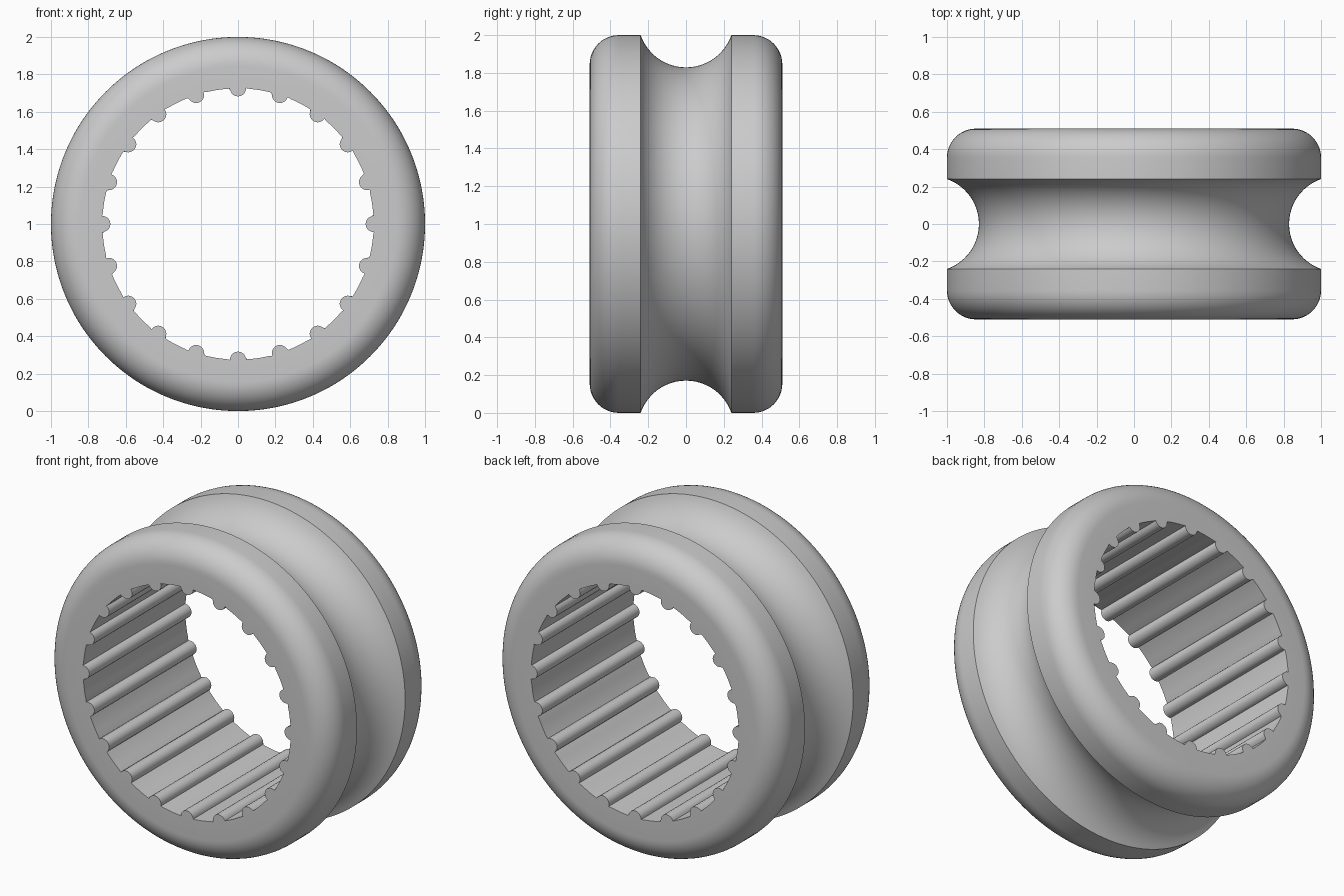
import bpy, bmesh, math
from math import sin, cos, pi, radians

cube = bpy.data.objects.get("Cube")
if cube:
    bpy.data.objects.remove(cube)

RIBS, RIB_SEGS, BORE_SEGS = 20, 10, 6
STEPS = RIBS * (RIB_SEGS + BORE_SEGS)
BORE, RIM, HALF = 0.725, 1.0, 0.51
RIB_R, FILLET = 0.043, 0.155
GROOVE_HALF, GROOVE_R = 0.24, 0.254

grey = bpy.data.materials.new("plain grey")
grey.use_nodes = True
grey.diffuse_color = (0.6, 0.6, 0.6, 1)
grey.node_tree.nodes["Principled BSDF"].inputs["Base Color"].default_value = (0.6, 0.6, 0.6, 1)


def arc(cx, cy, r, start, end, n):
    """Points on a circular arc, angles in degrees."""
    return [(cx + r * cos(radians(start + (end - start) * i / n)),
             cy + r * sin(radians(start + (end - start) * i / n))) for i in range(n + 1)]


def bore_outline():
    """Bore circle with half-round ribs, as (x, z) around the axis."""
    pitch = 2 * pi / RIBS
    half = 2 * math.asin(RIB_R / (2 * BORE))
    turn = pi / 2 + half / 2          # where the rib meets the bore
    points = []
    for rib in range(RIBS):
        a = rib * pitch
        for i in range(RIB_SEGS):
            t = turn - 2 * turn * i / RIB_SEGS
            t = -t
            u, v = BORE - RIB_R * cos(t), RIB_R * sin(t)
            points.append((u * cos(a) - v * sin(a), u * sin(a) + v * cos(a)))
        for i in range(BORE_SEGS):
            b = a + half + (pitch - 2 * half) * i / BORE_SEGS
            points.append((BORE * cos(b), BORE * sin(b)))
    return points


# Outer profile as (radius, y): front fillet, groove, back fillet
swing = math.degrees(math.asin(GROOVE_HALF / GROOVE_R))
groove_centre = RIM + math.sqrt(GROOVE_R ** 2 - GROOVE_HALF ** 2)
profile = arc(RIM - FILLET, -HALF + FILLET, FILLET, -90, 0, 12)
profile += arc(groove_centre, 0, GROOVE_R, 180 + swing, 180 - swing, 24)
profile += arc(RIM - FILLET, HALF - FILLET, FILLET, 0, 90, 12)

# Rings: ribbed bore at the front, outer profile, ribbed bore at the back
bm = bmesh.new()
outline = bore_outline()
start = -math.asin(RIB_R / BORE)
angles = [start + 2 * pi * i / STEPS for i in range(STEPS)]
rings = [[bm.verts.new((x, -HALF, z + 1)) for x, z in outline]]
for r, y in profile:
    rings.append([bm.verts.new((r * cos(a), y, r * sin(a) + 1)) for a in angles])
rings.append([bm.verts.new((x, HALF, z + 1)) for x, z in outline])

for ring, following in zip(rings, rings[1:] + rings[:1]):
    for i in range(STEPS):
        j = (i + 1) % STEPS
        bm.faces.new((ring[i], ring[j], following[j], following[i]))
bmesh.ops.recalc_face_normals(bm, faces=bm.faces)

mesh = bpy.data.meshes.new("grooved_ring")
bm.to_mesh(mesh)
bm.free()
mesh.materials.append(grey)
ring_object = bpy.data.objects.new("grooved_ring", mesh)
bpy.context.collection.objects.link(ring_object)
bpy.context.view_layer.objects.active = ring_object
ring_object.select_set(True)
bpy.ops.object.shade_smooth_by_angle(angle=radians(32))
